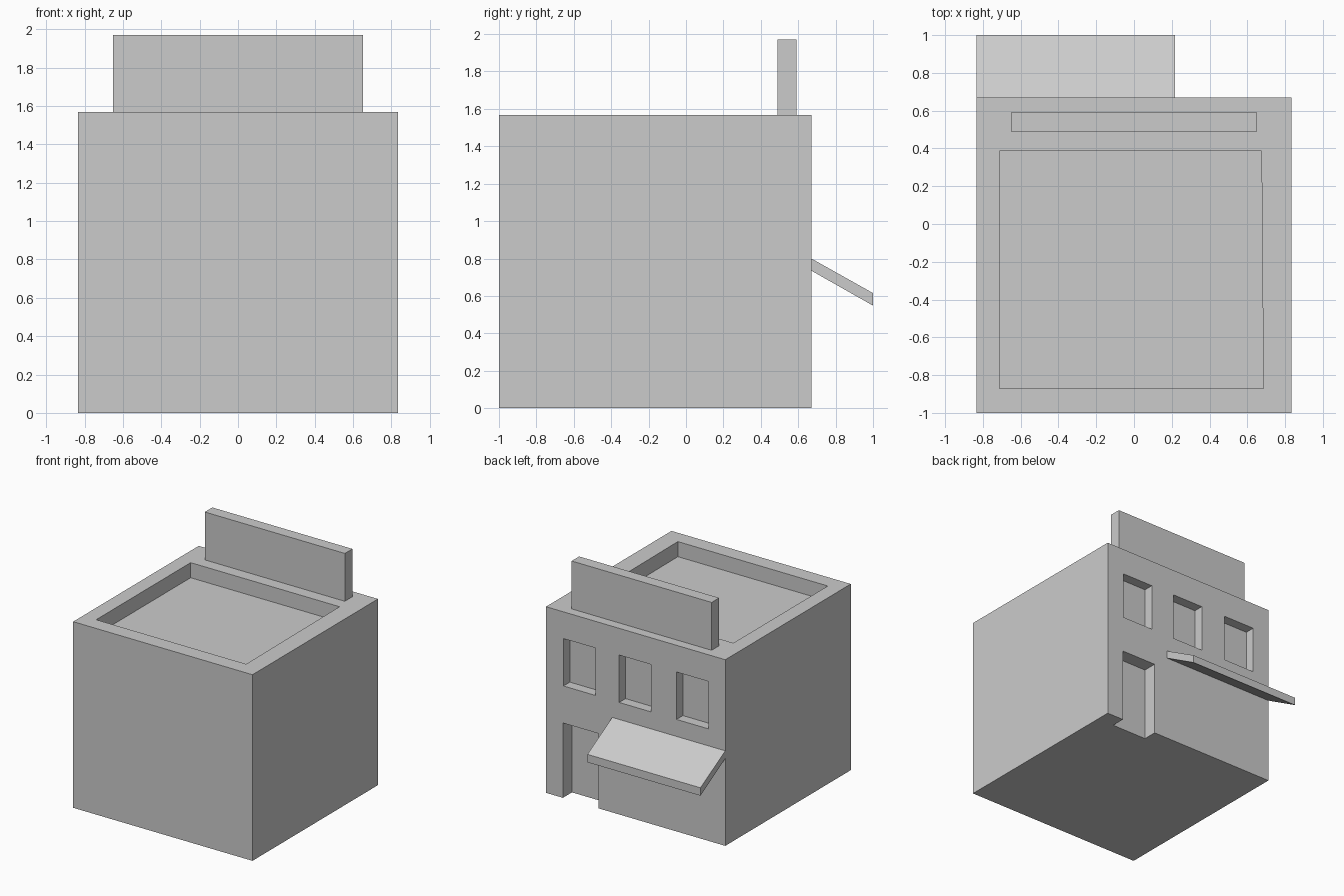
import bpy, bmesh
from mathutils import Vector

if "Cube" in bpy.data.objects:
    bpy.data.objects.remove(bpy.data.objects["Cube"])


def prism(name, profile, offset):
    """Extrude a closed planar profile along an offset vector."""
    bm = bmesh.new()
    face = bm.faces.new([bm.verts.new(p) for p in profile])
    new = bmesh.ops.extrude_face_region(bm, geom=[face])["geom"]
    verts = [g for g in new if isinstance(g, bmesh.types.BMVert)]
    bmesh.ops.translate(bm, verts=verts, vec=Vector(offset))
    bmesh.ops.recalc_face_normals(bm, faces=bm.faces)
    mesh = bpy.data.meshes.new(name)
    bm.to_mesh(mesh)
    bm.free()
    obj = bpy.data.objects.new(name, mesh)
    bpy.context.collection.objects.link(obj)
    return obj


def box(name, x0, x1, y0, y1, z0, z1):
    return prism(name, [(x0, y0, z0), (x1, y0, z0), (x1, y1, z0), (x0, y1, z0)],
                 (0, 0, z1 - z0))


def cut(target, cutter):
    cutter.hide_render = True
    mod = target.modifiers.new("cut", 'BOOLEAN')
    mod.operation = 'DIFFERENCE'
    mod.solver = 'EXACT'
    mod.object = cutter
    bpy.context.view_layer.objects.active = target
    bpy.ops.object.modifier_apply(modifier=mod.name)
    bpy.data.objects.remove(cutter, do_unlink=True)


W, WALL, TOP = 0.835, 0.67, 1.567

# Main block
building = box("building", -W, W, -1, WALL, 0, TOP)

# Sunken roof, very slightly skewed
cut(building, prism("roof_cutter", [(-0.712, 0.387, 1.44), (0.675, 0.387, 1.44),
                                    (0.685, -0.87, 1.44), (-0.712, -0.87, 1.44)],
                    (0, 0, 0.4)))

# Upper windows
for x in (-0.529, 0.005, 0.524):
    cut(building, box("window_cutter", x - 0.148, x + 0.148,
                      WALL - 0.085, WALL + 0.2, 0.943, 1.342))

# Doorway, open at the ground
cut(building, box("door_cutter", 0.348, 0.677, WALL - 0.12, WALL + 0.2, -0.2, 0.63))

# Sign board on the roof edge
box("sign_board", -0.652, 0.652, 0.49, 0.59, TOP, 1.97)

# Sloping awning
prism("awning", [(-W, WALL, 0.735), (-W, WALL, 0.80), (-W, 1, 0.615), (-W, 1, 0.548)],
      (W + 0.218, 0, 0))
